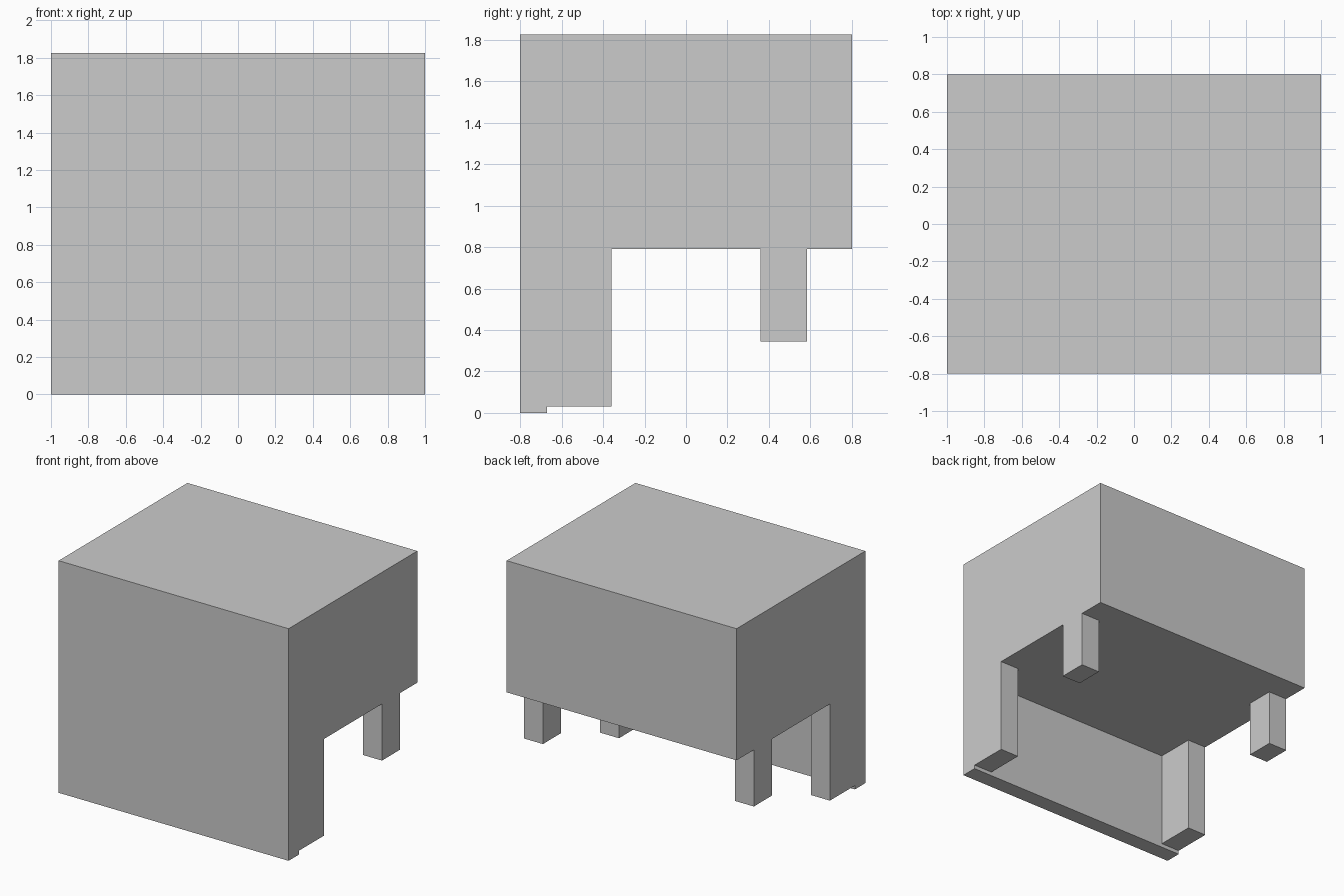
import bpy
import bmesh
from mathutils import Matrix, Vector

if "Cube" in bpy.data.objects:
    bpy.data.objects.remove(bpy.data.objects["Cube"])


def box(name, lo, hi):
    """Axis-aligned box between two opposite corners."""
    lo, hi = Vector(lo), Vector(hi)
    bm = bmesh.new()
    bmesh.ops.create_cube(bm, size=1.0, matrix=Matrix.Diagonal((*(hi - lo), 1.0)))
    mesh = bpy.data.meshes.new(name)
    bm.to_mesh(mesh)
    bm.free()
    obj = bpy.data.objects.new(name, mesh)
    obj.location = (lo + hi) / 2
    bpy.context.collection.objects.link(obj)
    return obj


HALF_W, HALF_D = 1.0, 0.8
BODY_Z, TOP_Z = 0.79, 1.825
PANEL_BACK = -0.67
LEG_W = 0.165

# Main block and the full-width panel below its front edge
box("body", (-HALF_W, -HALF_D, BODY_Z), (HALF_W, HALF_D, TOP_Z))
box("front_panel", (-HALF_W, -HALF_D, 0), (HALF_W, PANEL_BACK, BODY_Z))

# Legs flush with the sides: long deep front pair, short back pair
for side, sign in (("left", -1), ("right", 1)):
    x0, x1 = sorted((sign * HALF_W, sign * (HALF_W - LEG_W)))
    box(f"front_leg_{side}", (x0, PANEL_BACK, 0.03), (x1, -0.36, BODY_Z))
    box(f"back_leg_{side}", (x0, 0.36, 0.345), (x1, 0.585, BODY_Z))
